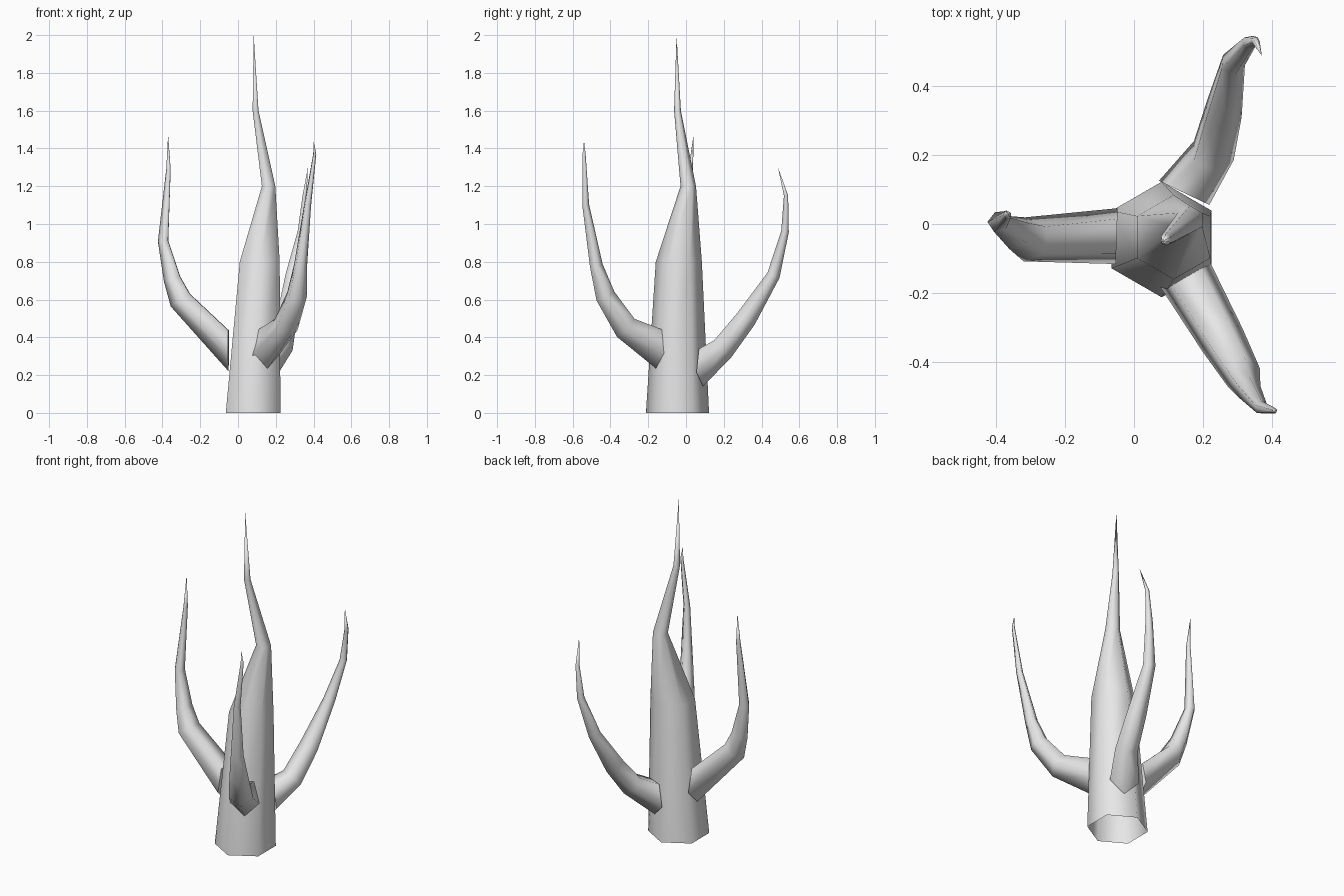
import bpy
import bmesh
from math import sin, cos, pi
from mathutils import Vector

cube = bpy.data.objects.get("Cube")
if cube:
    bpy.data.objects.remove(cube, do_unlink=True)

grey = bpy.data.materials.new("plain grey")
grey.use_nodes = True
grey.diffuse_color = (0.8, 0.8, 0.8, 1)
grey.node_tree.nodes["Principled BSDF"].inputs["Base Color"].default_value = (0.8, 0.8, 0.8, 1)

UP = Vector((0, 0, 1))


def loft(name, rings, tip, cap_base):
    """Skin a list of point rings and close them at a pointed tip."""
    bm = bmesh.new()
    loops = [[bm.verts.new(p) for p in ring] for ring in rings]
    end = bm.verts.new(tip)
    n = len(loops[0])
    for i in range(n):
        j = (i + 1) % n
        for a, b in zip(loops, loops[1:]):
            bm.faces.new((a[i], a[j], b[j], b[i]))
        bm.faces.new((loops[-1][i], loops[-1][j], end))
    if cap_base:
        bm.faces.new(loops[0][::-1])
    bmesh.ops.recalc_face_normals(bm, faces=bm.faces)
    for f in bm.faces:
        f.smooth = not (cap_base and len(f.verts) == n and n > 4)
    mesh = bpy.data.meshes.new(name)
    bm.to_mesh(mesh)
    bm.free()
    mesh.materials.append(grey)
    obj = bpy.data.objects.new(name, mesh)
    bpy.context.collection.objects.link(obj)


def ring(centre, side, up, wide, tall, count):
    """Polygon with one corner pointing along -up."""
    angles = [2 * pi * i / count - pi / 2 for i in range(count)]
    return [centre + side * wide * cos(a) + up * tall * sin(a) for a in angles]


def branch(name, path):
    """Tapering five-sided limb; path holds x, y, z, radius, ending at the tip."""
    pts = [Vector(p[:3]) for p in path]
    out = pts[2] - pts[0]
    out.z = 0
    out.normalize()
    side = out.cross(UP)
    # upright base ring, buried in the trunk
    rings = [ring(pts[0], side, UP, 0.085, path[0][3], 5)]
    for i in range(1, len(pts) - 1):
        before = (pts[i] - pts[i - 1]).normalized()
        after = (pts[i + 1] - pts[i]).normalized()
        up = side.cross((before + after).normalized()).normalized()
        r = path[i][3] * 1.08
        rings.append(ring(pts[i], side, up, r, r, 5))
    loft(name, rings, pts[-1], True)


# Trunk: six-sided, open underneath
trunk = [(0.08, -0.045, 0, 0.167), (0.115, -0.038, 0.8, 0.122),
         (0.162, 0.012, 1.2, 0.041), (0.093, -0.045, 1.6, 0.018)]
loft("trunk", [ring(Vector(t[:3]), Vector((1, 0, 0)), Vector((0, 1, 0)), t[3], t[3], 6)
               for t in trunk], Vector((0.083, -0.05, 2)), False)

# Three limbs that reach out and curve upward
branch("right_branch", [
    (-0.05, -0.035, 0.34, 0.12), (-0.3, -0.045, 0.6, 0.062),
    (-0.345, -0.025, 0.71, 0.046), (-0.394, 0.005, 0.91, 0.028),
    (-0.367, 0.025, 1.29, 0.012), (-0.37, 0.04, 1.47, 0)])
branch("front_branch", [
    (0.145, -0.14, 0.34, 0.12), (0.25, -0.325, 0.455, 0.065),
    (0.31, -0.43, 0.62, 0.052), (0.33, -0.477, 0.78, 0.034),
    (0.368, -0.532, 1.1, 0.018), (0.406, -0.54, 1.37, 0.008), (0.4, -0.54, 1.44, 0)])
branch("back_branch", [
    (0.145, 0.09, 0.25, 0.11), (0.225, 0.2, 0.345, 0.062),
    (0.255, 0.32, 0.5, 0.054), (0.285, 0.465, 0.73, 0.034),
    (0.335, 0.525, 0.96, 0.02), (0.352, 0.53, 1.15, 0.011), (0.37, 0.487, 1.3, 0)])
